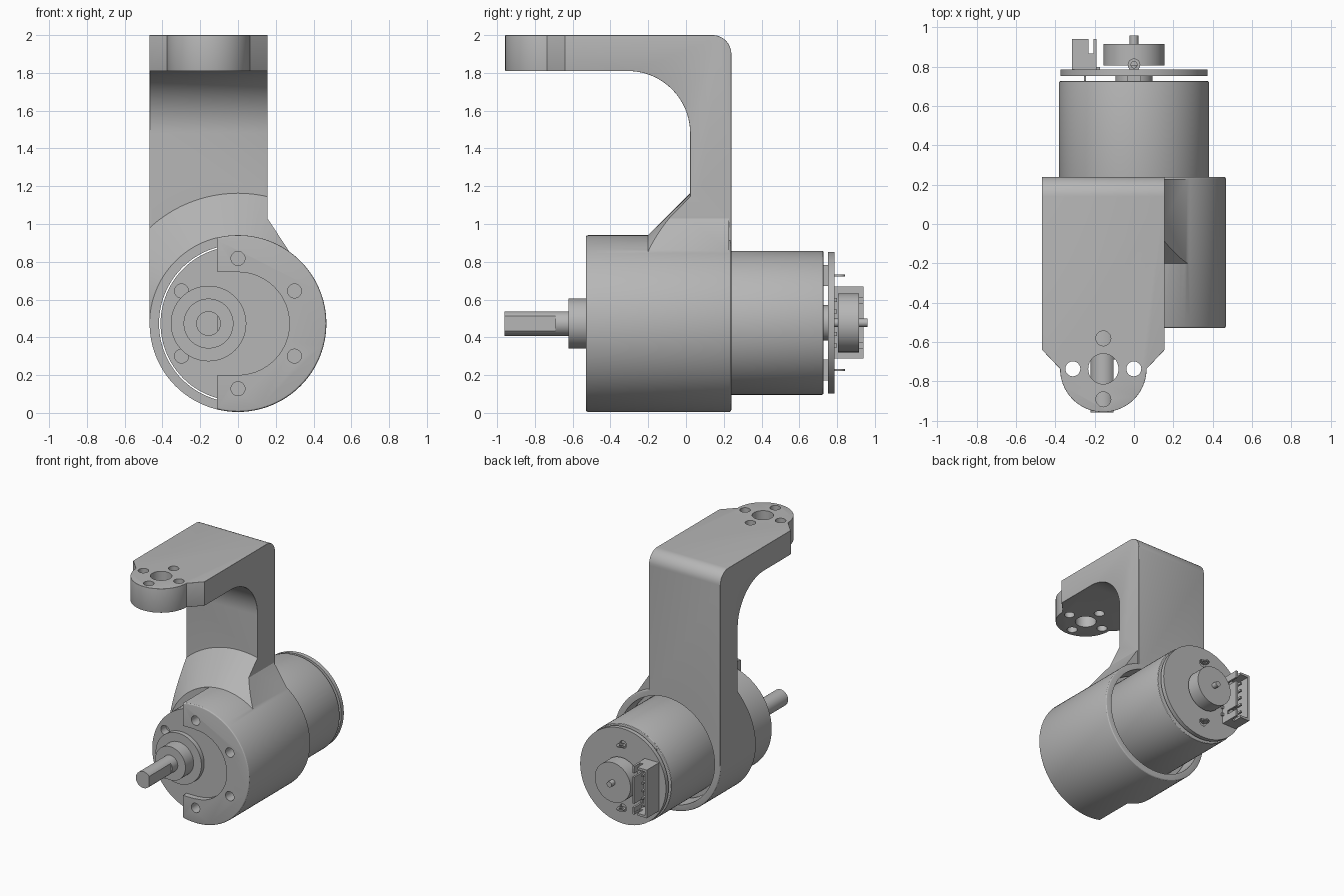
import bpy, bmesh
from math import sin, cos, pi, radians

if "Cube" in bpy.data.objects:
    bpy.data.objects.remove(bpy.data.objects["Cube"], do_unlink=True)

grey = bpy.data.materials.new("plain grey")
grey.use_nodes = True
COLOUR = (0.47, 0.47, 0.47, 1)
grey.diffuse_color = COLOUR
grey.node_tree.nodes["Principled BSDF"].inputs["Base Color"].default_value = COLOUR

ZC = 0.473      # height of the motor axis
R = 0.468       # housing radius
SX = -0.156     # x of the offset output shaft and of the arm's middle
BACK = 0.24     # rear plane of the bracket
parts = []


def arc(cx, cy, r, a0=0, a1=360, n=72):
    """Points on an arc; a full turn leaves out the repeated last point."""
    steps = n if a1 - a0 == 360 else n + 1
    return [(cx + r * cos(radians(a0 + (a1 - a0) * i / n)),
             cy + r * sin(radians(a0 + (a1 - a0) * i / n))) for i in range(steps)]


def prism(name, pts, axis, a, b, far=None):
    """Extrude (or loft to 'far') an outline along an axis from a to b."""
    place = {"x": lambda p, t: (t, p[0], p[1]),
             "y": lambda p, t: (p[0], t, p[1]),
             "z": lambda p, t: (p[0], p[1], t)}[axis]
    bm = bmesh.new()
    low = [bm.verts.new(place(p, a)) for p in pts]
    high = [bm.verts.new(place(p, b)) for p in far or pts]
    bm.faces.new(low)
    bm.faces.new(high)
    for i in range(len(low)):
        j = (i + 1) % len(low)
        bm.faces.new((low[i], low[j], high[j], high[i]))
    bmesh.ops.recalc_face_normals(bm, faces=bm.faces)
    me = bpy.data.meshes.new(name)
    bm.to_mesh(me)
    bm.free()
    me.materials.append(grey)
    ob = bpy.data.objects.new(name, me)
    bpy.context.collection.objects.link(ob)
    parts.append(ob)
    return ob


def rod(name, r, y0, y1, x=0, z=ZC, n=72):
    return prism(name, arc(x, z, r, n=n), "y", y0, y1)


def box(name, x0, x1, y0, y1, z0, z1):
    return prism(name, [(x0, z0), (x1, z0), (x1, z1), (x0, z1)], "y", y0, y1)


def apply_modifier(ob, mod):
    bpy.context.view_layer.objects.active = ob
    bpy.ops.object.modifier_apply(modifier=mod.name)


def combine(ob, tool, operation="DIFFERENCE"):
    mod = ob.modifiers.new("combine", "BOOLEAN")
    mod.operation, mod.solver, mod.object = operation, "EXACT", tool
    apply_modifier(ob, mod)
    parts.remove(tool)
    bpy.data.objects.remove(tool, do_unlink=True)


def round_edges(ob, width):
    mod = ob.modifiers.new("round", "BEVEL")
    mod.width, mod.segments = width, 3
    mod.limit_method, mod.angle_limit = "ANGLE", radians(50)
    apply_modifier(ob, mod)


# Hooked arm: side profile trimmed by the plan outline with a round nose
LEFT, RIGHT, INNER, NOSE = -R, 0.156, 0.022, -0.737
side = [(BACK, ZC)] + arc(BACK - 0.1, 1.9, 0.1, 0, 90, 12) + [(-1.0, 2.0), (-1.0, 1.81)]
side += arc(INNER - 0.33, 1.48, 0.33, 90, 0, 24) + [(INNER, ZC)]
arm = prism("bracket", side, "x", LEFT, RIGHT)
plan = [(RIGHT, 0.4), (LEFT, 0.4), (LEFT, -0.64)]
plan += arc(SX, NOSE, 0.22, 180, 360, 36) + [(RIGHT, -0.64)]
combine(arm, prism("plan_trim", plan, "z", 0.2, 2.2), "INTERSECT")
round_edges(arm, 0.012)

# Mounting holes in the nose of the arm
combine(arm, prism("hole", arc(SX, NOSE, 0.077, n=40), "z", 1.7, 2.1))
for i in range(4):
    hx, hy = SX + 0.155 * cos(i * pi / 2), NOSE + 0.155 * sin(i * pi / 2)
    combine(arm, prism("hole", arc(hx, hy, 0.038, n=28), "z", 1.7, 2.1))

# Cylindrical housing and the conical shoulder that carries the arm
housing = rod("housing", R, -0.53, BACK, n=96)
round_edges(housing, 0.012)
END = 0.228
shoulder = prism("shoulder", arc(0, ZC, R - 0.003, n=96), "y", -0.203, END,
                 arc(0, ZC, R + END + 0.2, n=96))
web = [(LEFT, ZC), (0.25, ZC), (0.32, 0.78), (RIGHT, 1.03), (RIGHT, 1.6), (LEFT, 1.6)]
combine(shoulder, prism("web_trim", web, "y", -0.4, 0.5), "INTERSECT")
combine(arm, shoulder, "UNION")
combine(arm, housing, "UNION")

# Bore, front opening and the open front left side
WALL = -0.485
combine(arm, rod("bore", 0.418, WALL, 0.6, n=96))
combine(arm, rod("opening", 0.272, -0.7, WALL + 0.1))
combine(arm, box("slot", -0.2, 0, -0.7, WALL + 0.1, ZC - 0.275, ZC + 0.275))
combine(arm, box("side_cut", -0.7, -0.11, -0.7, -0.203, -0.2, 1.2))

# Gearbox
gearbox = rod("gearbox", 0.41, WALL, 0.12, n=96)
for i in range(6):
    a = radians(30 + 60 * i)
    sx, sz = 0.345 * cos(a), ZC + 0.345 * sin(a)
    combine(arm, rod("screw_hole", 0.037, -0.6, -0.4, sx, sz, 28)) if cos(a) > -0.1 else None
    combine(gearbox, rod("screw_hole", 0.037, -0.6, -0.42, sx, sz, 28))
rod("gearbox_boss", 0.2, WALL - 0.035, WALL + 0.01, SX)
rod("shaft_collar", 0.132, -0.622, WALL, SX)

# Output shaft with a flat on one side
rod("shaft_root", 0.065, -0.69, -0.6, SX, n=40)
prism("shaft_flat", arc(SX, ZC, 0.065, 38, 322, 36), "y", -0.96, -0.69)

# Motor can, end boss and brush holders
can = rod("motor_can", 0.381, 0.1, 0.727, z=0.477, n=96)
round_edges(can, 0.006)
rod("motor_boss", 0.095, 0.72, 0.757, z=0.477)
for s in (-1, 1):
    zt = 0.477 + s * 0.25
    box("brush_holder", -0.035, 0.035, 0.72, 0.757, zt - 0.055, zt + 0.055)
    box("board_post", -0.255, -0.245, 0.72, 0.757, zt - 0.01, zt + 0.01)
    # Terminal lug with its eye
    lug = prism("terminal", arc(0, 0.81, 0.032, n=28), "z", zt - 0.005, zt + 0.005)
    combine(lug, prism("eye", arc(0, 0.81, 0.016, n=20), "z", zt - 0.1, zt + 0.1))

# Sensor board, magnet wheel and rear shaft
board = rod("sensor_board", 0.375, 0.753, 0.786, z=0.477, n=96)
for s in (-1, 1):
    combine(board, rod("board_slot", 0.03, 0.765, 0.9, z=0.477 + 0.25 * s, n=24))
rod("magnet_wheel", 0.156, 0.806, 0.916, z=0.477)
rod("rear_shaft", 0.022, 0.75, 0.96, z=0.477, n=28)

# Plug socket, open at the back, with end notches, side slots and pins
Z0, Z1 = 0.287, 0.668
socket = box("plug_socket", -0.315, -0.19, 0.78, 0.94, Z0, Z1)
combine(socket, box("cavity", -0.3, -0.205, 0.82, 1.0, Z0 + 0.018, Z1 - 0.018))
combine(socket, box("notch", -0.232, -0.207, 0.868, 1.0, 0.1, 0.9))
for i in range(5):
    zp = 0.477 + (i - 2) * 0.06
    box("pin", -0.266, -0.25, 0.8, 0.915, zp - 0.008, zp + 0.008)
    box("solder_leg", -0.19, -0.172, 0.78, 0.8, zp - 0.01, zp + 0.01)
    if i in (0, 4):
        combine(socket, box("side_slot", -0.21, -0.1, 0.84, 1.0, zp - 0.015, zp + 0.015))

# Smooth shading with crisp edges
bpy.ops.object.select_all(action="DESELECT")
for ob in parts:
    ob.select_set(True)
bpy.context.view_layer.objects.active = arm
bpy.ops.object.shade_smooth_by_angle(angle=radians(25))
